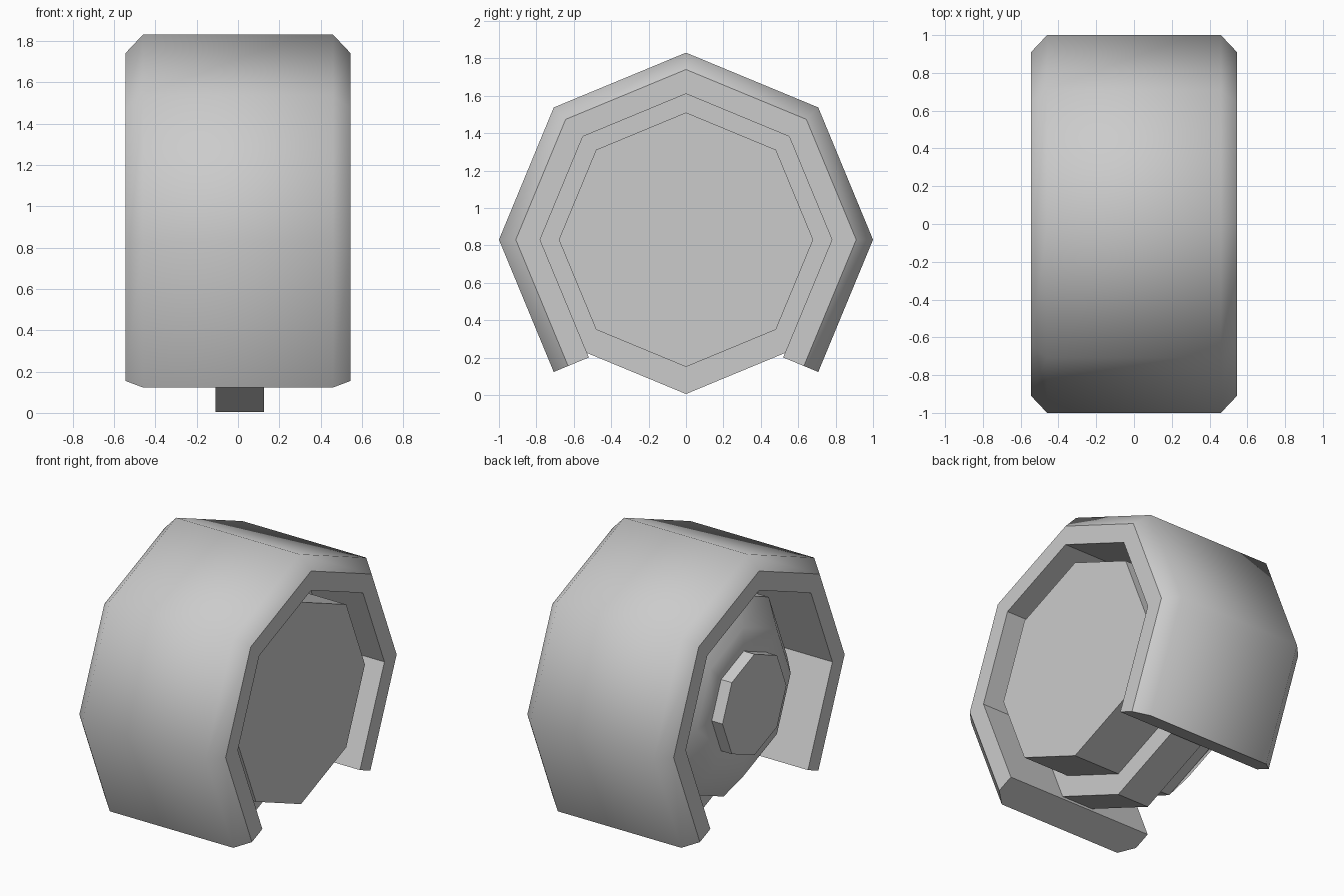
import bpy, bmesh, math
from mathutils import Vector

default = bpy.data.objects.get("Cube")
if default:
    bpy.data.objects.remove(default, do_unlink=True)

CENTRE_Z = 0.83
SIDES = 8
STEP = 2 * math.pi / SIDES

grey = bpy.data.materials.new("plain grey")
grey.use_nodes = True
grey.diffuse_color = (0.6, 0.6, 0.6, 1)
grey.node_tree.nodes["Principled BSDF"].inputs["Base Color"].default_value = (0.6, 0.6, 0.6, 1)


def ring_point(x, r, i):
    a = STEP * i
    return Vector((x, r * math.sin(a), CENTRE_Z + r * math.cos(a)))


def finish(name, bm):
    bmesh.ops.recalc_face_normals(bm, faces=bm.faces)
    mesh = bpy.data.meshes.new(name)
    bm.to_mesh(mesh)
    bm.free()
    mesh.materials.append(grey)
    obj = bpy.data.objects.new(name, mesh)
    bpy.context.collection.objects.link(obj)
    return obj


def sweep(bm, rows, smooth_bands, closed_profile):
    """Skin a list of profile rows, smoothing only the chosen bands."""
    n = len(rows[0])
    for a, b in zip(rows, rows[1:]):
        for j in range(n if closed_profile else n - 1):
            k = (j + 1) % n
            face = bm.faces.new((a[j], a[k], b[k], b[j]))
            face.smooth = j in smooth_bands


# Outer shell: six of eight sides, chamfered outside, square cut ends
def make_shell():
    bm = bmesh.new()
    profile = [(-0.545, 0.78), (-0.545, 0.91), (-0.46, 1.0),
               (0.46, 1.0), (0.545, 0.91), (0.545, 0.78)]
    rows = []
    for i in range(-3, 4):
        row = []
        for x, r in profile:
            p = ring_point(x, r, i)
            if abs(i) == 3:
                # slide the inner points along the last side for a square end
                side = math.copysign(1, i)
                outer = ring_point(x, 1.0, i)
                along = (outer - ring_point(x, 1.0, i - side)).normalized()
                p += along * (outer - p).dot(along)
            row.append(bm.verts.new(p))
        rows.append(row)
    sweep(bm, rows, (1, 2, 3), True)
    for end in (rows[0], rows[-1]):
        bm.faces.new(end)
    obj = finish("outer_shell", bm)
    # the flat sides and cut ends stay crisp against the smooth outside
    for edge in obj.data.edges:
        edge.use_edge_sharp = False
    bm = bmesh.new()
    bm.from_mesh(obj.data)
    for edge in bm.edges:
        edge.smooth = all(f.smooth for f in edge.link_faces)
    bm.to_mesh(obj.data)
    bm.free()


# Turned eight-sided part along the x axis
def make_turned(name, profile, smooth_bands=()):
    bm = bmesh.new()
    rows = [[bm.verts.new(ring_point(x, r, i)) for x, r in profile]
            for i in range(SIDES)]
    sweep(bm, rows + rows[:1], smooth_bands, False)
    for j in (0, -1):
        bm.faces.new([row[j] for row in rows])
    for edge in bm.edges:
        edge.smooth = all(f.smooth for f in edge.link_faces)
    finish(name, bm)


make_shell()
make_turned("wheel_disc", [(0.47, 0.68), (0.12, 0.68)])
make_turned("wheel_rim", [(0.125, 0.825), (-0.11, 0.825)])
make_turned("wheel_back", [(-0.10, 0.68), (-0.28, 0.68), (-0.43, 0.5), (-0.43, 0.33)], (1, 2))
make_turned("hub", [(-0.42, 0.34), (-0.51, 0.34)])
